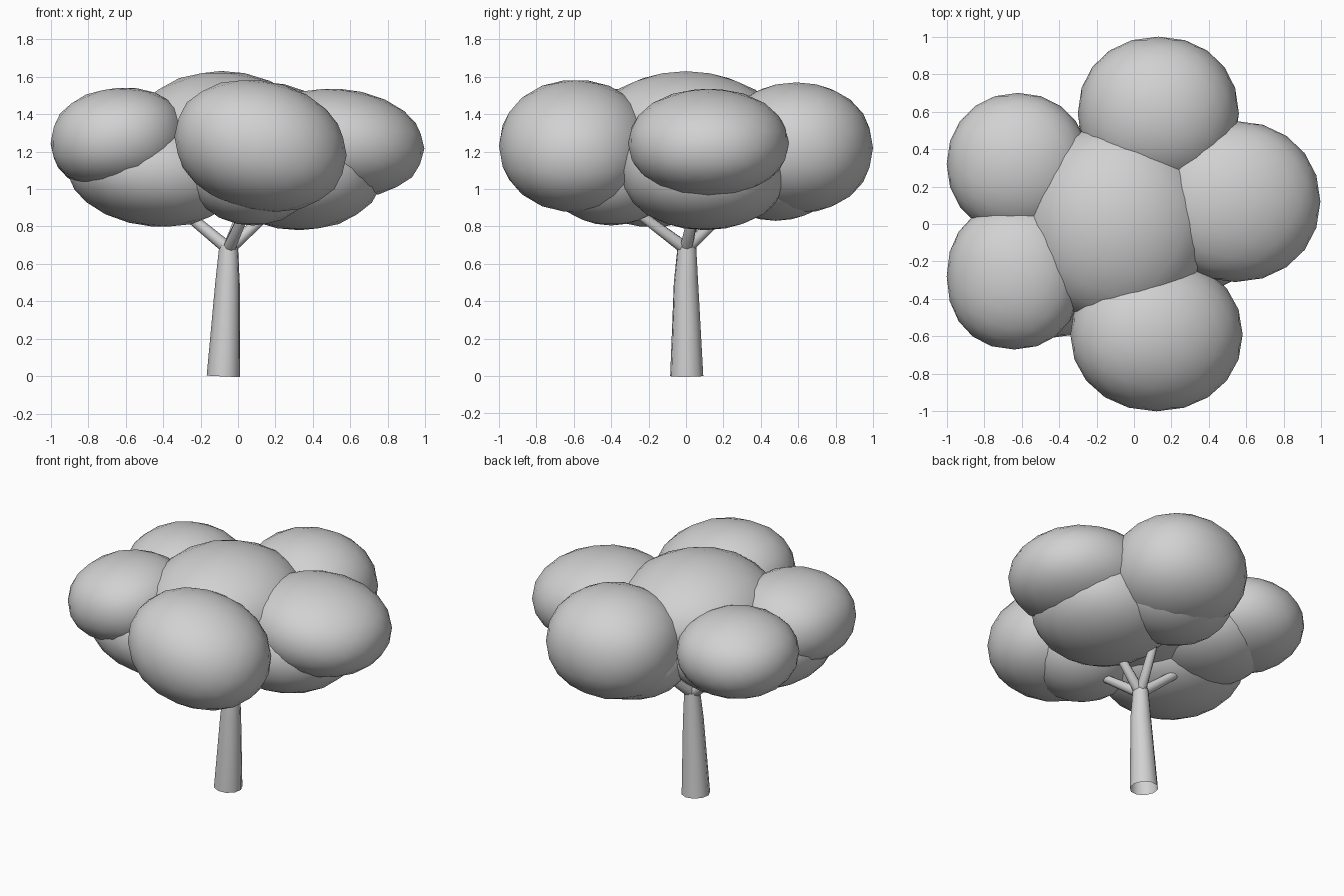
import bpy
from mathutils import Vector

cube = bpy.data.objects.get("Cube")
if cube:
    bpy.data.objects.remove(cube, do_unlink=True)

grey = bpy.data.materials.new("plain_grey")
grey.use_nodes = True
color = (0.64, 0.64, 0.64, 1)
grey.diffuse_color = color
grey.node_tree.nodes["Principled BSDF"].inputs["Base Color"].default_value = color


def finish(obj, name):
    obj.name = name
    obj.data.materials.append(grey)
    for poly in obj.data.polygons:
        poly.use_smooth = True


def foliage(name, center, radii, boxy=1.0, tilt=0.0):
    """Rounded leaf clump; boxy below 1 fills out the corners, tilt leans it in the xz plane."""
    bpy.ops.mesh.primitive_ico_sphere_add(subdivisions=3, radius=1, location=center)
    obj = bpy.context.object
    for v in obj.data.vertices:
        p = Vector([abs(c) ** boxy * (1 if c > 0 else -1) for c in v.co])
        v.co = [p[i] * radii[i] for i in range(3)]
        v.co.z += tilt * p.x
    finish(obj, name)


def limb(name, path, sides=12):
    """Open tapered tube through (x, y, z, radius) stations."""
    curve = bpy.data.curves.new(name, "CURVE")
    curve.dimensions = "3D"
    curve.bevel_depth = 1
    curve.bevel_resolution = sides // 4
    spline = curve.splines.new("POLY")
    spline.points.add(len(path) - 1)
    for point, (x, y, z, r) in zip(spline.points, path):
        point.co = (x, y, z, 1)
        point.radius = r
    helper = bpy.data.objects.new(name, curve)
    bpy.context.collection.objects.link(helper)
    mesh = bpy.data.meshes.new_from_object(helper.evaluated_get(bpy.context.evaluated_depsgraph_get()))
    bpy.data.objects.remove(helper, do_unlink=True)
    obj = bpy.data.objects.new(name, mesh)
    bpy.context.collection.objects.link(obj)
    finish(obj, name)


# Trunk and branches
limb("trunk", [(-0.078, 0.004, 0, 0.09), (-0.056, 0, 0.5, 0.066), (-0.05, 0.005, 0.7, 0.05)])
fork = (-0.05, 0, 0.68, 0.035)
tips = {"front": (0.03, -0.24, 0.86), "right": (0.16, 0.04, 0.87),
        "back": (0.02, 0.2, 0.87), "left": (-0.34, 0.06, 0.92)}
for side, tip in tips.items():
    end = Vector(tip) * 1.12
    limb("branch_" + side, [fork, (*tip, 0.028), (*end, 0.022)], 8)

# Upper ring of foliage around the crown
foliage("foliage_crown", (-0.09, 0, 1.27), (0.5, 0.54, 0.36))
foliage("foliage_front", (0.12, -0.59, 1.23), (0.46, 0.41, 0.35), 0.96, -0.05)
foliage("foliage_right", (0.54, 0.12, 1.245), (0.455, 0.43, 0.29), 0.96, -0.03)
foliage("foliage_back", (0.13, 0.59, 1.22), (0.43, 0.41, 0.35), 0.94)
foliage("foliage_left_back", (-0.62, 0.32, 1.24), (0.38, 0.38, 0.27), 0.96)
foliage("foliage_left_front", (-0.64, -0.28, 1.27), (0.36, 0.39, 0.27), 0.92, 0.02)

# Lower foliage
foliage("foliage_low_front", (0.08, -0.4, 1.08), (0.34, 0.35, 0.275))
foliage("foliage_low_right", (0.33, 0.1, 1.1), (0.45, 0.45, 0.32), 0.96)
foliage("foliage_low_left_front", (-0.46, -0.18, 1.1), (0.46, 0.43, 0.3), 0.96, -0.04)
foliage("foliage_low_left_back", (-0.44, 0.16, 1.13), (0.41, 0.38, 0.25))
foliage("foliage_low_back", (0.08, 0.48, 1.1), (0.38, 0.36, 0.27))
